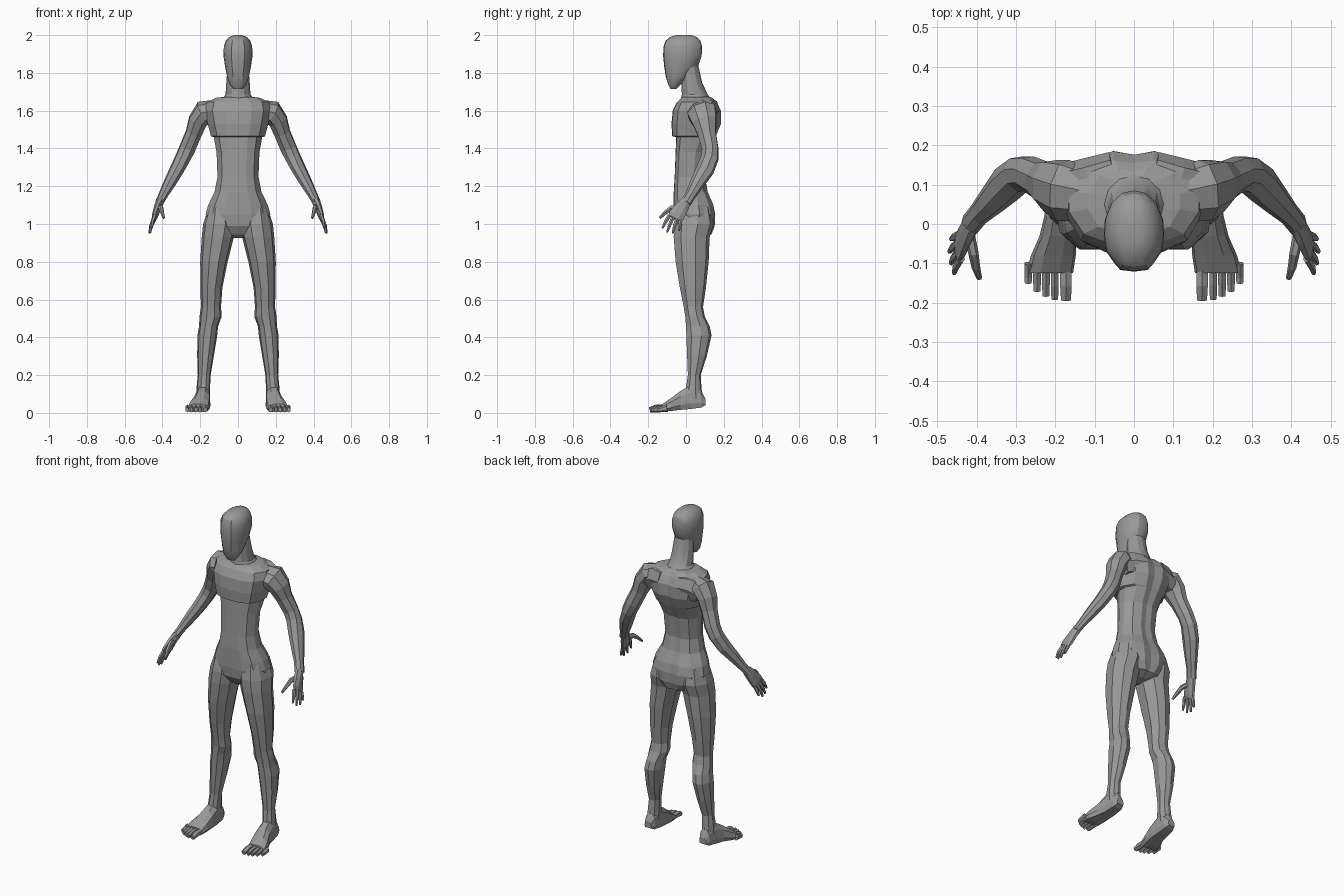
import bpy, bmesh, math
from mathutils import Vector

grey = bpy.data.materials.new("matte_grey")
grey.diffuse_color = (0.32, 0.32, 0.32, 1)


def loft(name, rings, smooth=0):
    """Skin a list of equal-length point rings and cap both ends."""
    bm = bmesh.new()
    loops = [[bm.verts.new(p) for p in r] for r in rings]
    n = len(loops[0])
    for a, b in zip(loops, loops[1:]):
        for i in range(n):
            j = (i + 1) % n
            bm.faces.new((a[i], a[j], b[j], b[i]))
    bm.faces.new(loops[0])
    bm.faces.new(loops[-1])
    bmesh.ops.recalc_face_normals(bm, faces=bm.faces)
    mesh = bpy.data.meshes.new(name)
    bm.to_mesh(mesh)
    bm.free()
    mesh.materials.append(grey)
    ob = bpy.data.objects.new(name, mesh)
    bpy.context.collection.objects.link(ob)
    if smooth:
        bpy.ops.object.select_all(action='DESELECT')
        ob.select_set(True)
        bpy.context.view_layer.objects.active = ob
        bpy.ops.object.shade_smooth_by_angle(angle=math.radians(smooth))
    return ob


def outline(half, z, x0, x1, yf, yb):
    """Horizontal ring from a mirrored half profile in -1..1 units."""
    full = half + [(-x, y) for x, y in half[-2:0:-1]]
    cx, rx, cy, ry = (x0 + x1) / 2, (x1 - x0) / 2, (yf + yb) / 2, (yb - yf) / 2
    return [Vector((cx + x * rx, cy + y * ry, z)) for x, y in full]


def tube(name, path, side, n=8, smooth=0):
    """Tube along (x, y, z, width, thickness); width is measured along 'side'."""
    pts = [Vector(p[:3]) for p in path]
    rings = []
    for i, p in enumerate(path):
        t = (pts[min(i + 1, len(pts) - 1)] - pts[max(i - 1, 0)]).normalized()
        u = (side - t * side.dot(t)).normalized()
        v = t.cross(u)
        rings.append([pts[i] + u * p[3] * math.cos(2 * math.pi * (k + .5) / n)
                      + v * p[4] * math.sin(2 * math.pi * (k + .5) / n) for k in range(n)])
    return loft(name, rings, smooth)


# torso: hollow spine at the back, flat chest front
BODY = [(0, .93), (.3, 1), (.72, .78), (.97, .25), (.97, -.25), (.75, -.78), (.4, -.98), (0, -1)]
torso = [(.925, .03, .0, .09), (.945, .10, -.03, .135), (.99, .16, -.058, .152),
         (1.05, .177, -.065, .155), (1.10, .163, -.065, .145), (1.17, .128, -.065, .115),
         (1.25, .112, -.06, .10), (1.38, .117, -.055, .115), (1.46, .132, -.052, .155),
         (1.465, .148, -.073, .158), (1.53, .165, -.077, .185), (1.60, .18, -.07, .185),
         (1.645, .17, -.048, .162), (1.668, .12, -.025, .14), (1.675, .06, -.01, .12)]
loft("torso", [outline(BODY, z, -w, w, f, b) for z, w, f, b in torso])

# neck
ROUND = [(math.sin(a * math.pi / 6), math.cos(a * math.pi / 6)) for a in range(7)]
neck = [(1.655, .09, -.03, .14), (1.685, .066, -.022, .115), (1.75, .062, -.025, .085),
        (1.84, .055, -.03, .065)]
loft("neck", [outline(ROUND, z, -w, w, f, b) for z, w, f, b in neck], 25)

# head: egg with a narrow flattened face panel
FACE = [(0, 1), (.4, .94), (.75, .7), (.96, .3), (1, -.1), (.92, -.5), (.62, -.82), (.45, -.96), (0, -1)]
head = [(1.715, .026, -.082, -.05), (1.74, .045, -.095, -.025), (1.78, .058, -.107, .02),
        (1.83, .068, -.115, .062), (1.89, .077, -.121, .083), (1.94, .075, -.119, .085),
        (1.97, .065, -.108, .077), (1.99, .046, -.085, .058), (2.0, .022, -.05, .028)]
loft("head", [outline(FACE, z, -w, w, f, b) for z, w, f, b in head], 28)

# leg data: height, inner x, outer x, front y, back y
leg = [(1.09, .04, .155, -.045, .13), (1.0, .01, .185, -.064, .147), (.93, .022, .192, -.065, .125),
       (.80, .055, .20, -.055, .12), (.66, .083, .199, -.032, .105), (.56, .09, .196, -.012, .09),
       (.51, .086, .204, -.004, .10), (.46, .105, .206, .0, .125), (.41, .11, .215, .002, .135),
       (.30, .128, .216, .006, .11), (.20, .145, .213, .01, .078), (.13, .148, .22, .0, .082),
       (.06, .15, .222, .0, .09)]
LIMB = [(0, 1), (.62, .82), (1, .2), (.85, -.6), (.35, -1), (0, -1)]

# foot data: y, inner x, outer x, bottom z, top z
foot = [(.103, .162, .208, .04, .075), (.08, .15, .22, .028, .12), (.02, .147, .228, .02, .145),
        (-.03, .146, .24, .016, .115), (-.08, .148, .262, .01, .078), (-.125, .155, .274, .006, .046)]
ARCH = [(-.8, 0), (.8, 0), (1, .25), (.85, .7), (.4, 1), (-.4, 1), (-.9, .75), (-1, .25)]

# arm data: x, y, z, front-back radius, thickness
arm = [(.13, .075, 1.60, .07, .055), (.18, .085, 1.592, .082, .062), (.213, .097, 1.545, .07, .053),
       (.235, .11, 1.48, .052, .045), (.268, .128, 1.40, .046, .045), (.292, .126, 1.35, .048, .042),
       (.325, .10, 1.285, .05, .038), (.36, .062, 1.22, .04, .033), (.395, .025, 1.155, .03, .025),
       (.417, -.002, 1.112, .03, .022)]
palm = [(.412, .002, 1.12, .029, .022), (.425, -.02, 1.09, .038, .02),
        (.44, -.05, 1.045, .046, .016), (.446, -.06, 1.028, .042, .012)]
# fingers: knuckle, middle joint, tip
fingers = [((.44, -.088, 1.045), (.452, -.108, 1.012), (.457, -.125, .978)),
           ((.443, -.068, 1.038), (.458, -.085, .998), (.465, -.10, .956)),
           ((.446, -.047, 1.028), (.461, -.06, .99), (.469, -.07, .95)),
           ((.445, -.028, 1.022), (.458, -.034, .99), (.465, -.038, .965))]
thumb = [(.418, -.03, 1.09, .016, .014), (.408, -.075, 1.085, .015, .013),
         (.402, -.11, 1.06, .011, .011), (.393, -.138, 1.032, .007, .007)]

for s, tag in ((1, "left"), (-1, "right")):
    def flip(path):
        return [(s * p[0],) + tuple(p[1:]) for p in path]

    # leg and buttock in one loft
    rings = [outline(LIMB, *r) for r in leg]
    loft(tag + "_leg", [[Vector((s * p.x, p.y, p.z)) for p in r] for r in rings])

    # foot
    loft(tag + "_foot", [[(s * ((a + b) / 2 + u * (b - a) / 2), y, lo + v * (hi - lo))
                          for u, v in ARCH] for y, a, b, lo, hi in foot])

    # toes, shrinking towards the outside
    for i in range(5):
        w = .017 if i == 0 else .0115
        x = .173 if i == 0 else .179 + .0225 * i
        tip = -.193 + (.0, .002, .01, .022, .042)[i]
        h = .04 - .003 * i
        tube(f"{tag}_toe_{i + 1}", flip([(x, -.10, .025, w, .02), (x, (tip - .12) / 2, h * .62, w, h * .5),
                                         (x, tip, .016, w * .85, .014)]), Vector((1, 0, 0)), 6)

    # arm
    tube(tag + "_arm", flip(arm), Vector((0, 1, .3)), 8)

    # shoulder blade ridge running from the back of the arm to the spine
    tube(tag + "_shoulder_blade", flip([(.05, .145, 1.60, .06, .04), (.11, .125, 1.595, .07, .045),
                                        (.17, .11, 1.575, .065, .045)]), Vector((0, 0, 1)), 6)

    # hand
    tube(tag + "_palm", flip(palm), Vector((0, 1, -.45)), 8)
    for i, (a, b, c) in enumerate(fingers):
        tube(f"{tag}_finger_{i + 1}", flip([a + (.011, .011), b + (.0105, .0095), c + (.006, .006)]),
             Vector((0, 1, -.4)), 6)
    tube(tag + "_thumb", flip(thumb), Vector((0, 0, 1)), 6)
